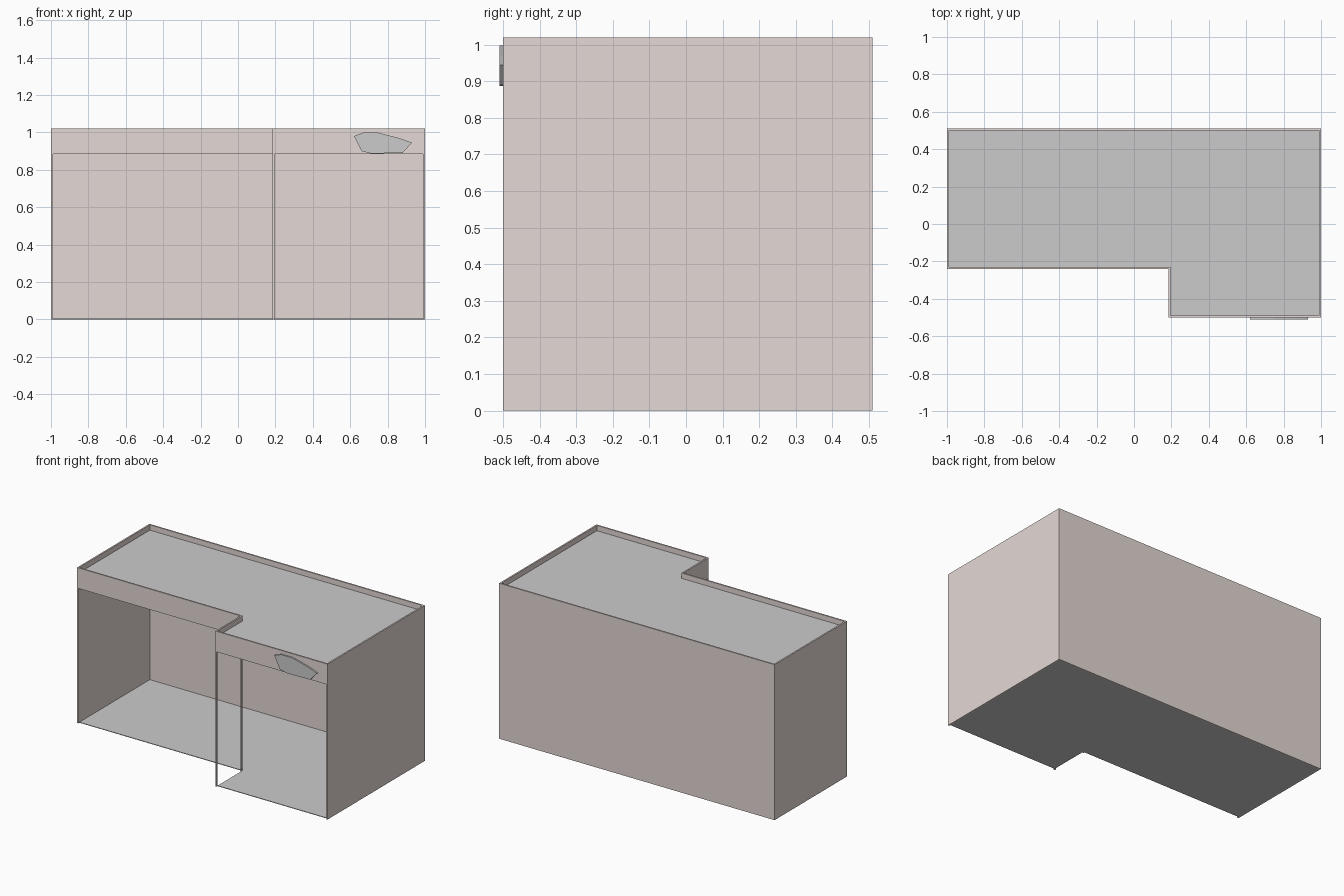
import bpy, bmesh

if "Cube" in bpy.data.objects:
    bpy.data.objects.remove(bpy.data.objects["Cube"])

W = 0.01            # wall thickness
TOP = 1.02          # parapet top
HEAD = 0.885        # underside of the front fascia
ROOF = 0.985        # roof surface


def material(name, rgb):
    m = bpy.data.materials.new(name)
    m.diffuse_color = (*rgb, 1.0)
    m.use_nodes = True
    m.node_tree.nodes["Principled BSDF"].inputs["Base Color"].default_value = m.diffuse_color
    return m


def prism(name, pts, lo, hi, mat=None, upright=False):
    """Extrude a plan outline along z, or a front outline along y."""
    bm = bmesh.new()
    place = (lambda a, b, d: (a, d, b)) if upright else (lambda a, b, d: (a, b, d))
    face = bm.faces.new([bm.verts.new(place(a, b, lo)) for a, b in pts])
    ext = bmesh.ops.extrude_face_region(bm, geom=[face])
    shift = place(0, 0, hi - lo)
    bmesh.ops.translate(bm, vec=shift,
                        verts=[g for g in ext["geom"] if isinstance(g, bmesh.types.BMVert)])
    bmesh.ops.recalc_face_normals(bm, faces=bm.faces)
    me = bpy.data.meshes.new(name)
    bm.to_mesh(me)
    bm.free()
    ob = bpy.data.objects.new(name, me)
    bpy.context.collection.objects.link(ob)
    if mat:
        me.materials.append(mat)
    return ob


def plan(inset=0.0):
    """L-shaped footprint, moved inward by the inset."""
    i = inset
    return [(-1 + i, -0.24 + i), (0.185 + i, -0.24 + i), (0.185 + i, -0.5 + i),
            (1 - i, -0.5 + i), (1 - i, 0.51 - i), (-1 + i, 0.51 - i)]


def rect(x0, x1, y0, y1):
    return [(x0, y0), (x1, y0), (x1, y1), (x0, y1)]


def cut(target, cutter):
    cutter.hide_render = True
    mod = target.modifiers.new("cut", 'BOOLEAN')
    mod.operation = 'DIFFERENCE'
    mod.solver = 'EXACT'
    mod.object = cutter
    bpy.context.view_layer.objects.active = target
    bpy.ops.object.modifier_apply(modifier=mod.name)
    bpy.data.objects.remove(cutter, do_unlink=True)


wall_mat = material("wall_paint", (0.78, 0.69, 0.66))
floor_mat = material("floor_finish", (0.85, 0.84, 0.835))

# Outer walls: hollow L-shaped shell, open along the shopfront
walls = prism("walls", plan(), 0, TOP, wall_mat)
cut(walls, prism("hollow_cutter", plan(W), -0.1, 1.2))
openings = [
    rect(-1 + W, 0.185, -0.3, -0.2),            # left front
    rect(0.1, 0.25, -0.5 + W, -0.24),           # side of the step
    rect(0.185 + W, 1 - W, -0.6, -0.45),        # right front
]
for o in openings:
    cut(walls, prism("opening_cutter", o, -0.1, HEAD))

# Floor and flat roof behind the parapet
prism("floor", plan(W), 0, 0.004, floor_mat)
prism("roof", plan(W), ROOF - 0.005, ROOF)

# Blank sign plate on the right fascia
sign = [(0.62, 0.98), (0.66, 0.90), (0.71, 0.887), (0.88, 0.89),
        (0.93, 0.945), (0.86, 0.97), (0.75, 0.998), (0.67, 0.998)]
prism("sign_plate", sign, -0.51, -0.5, upright=True)
